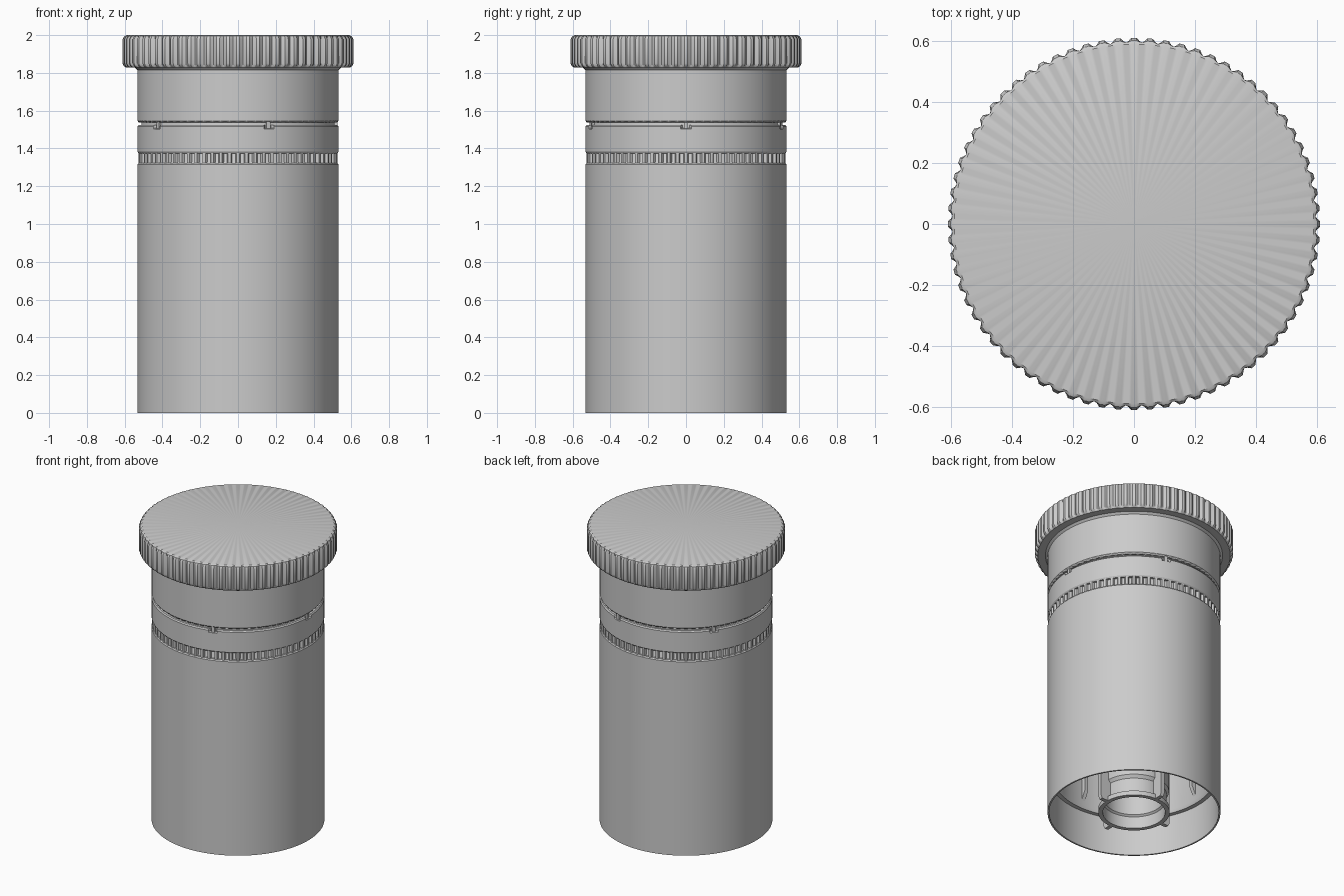
import bpy, bmesh, math
from math import sin, cos, pi, tau

if "Cube" in bpy.data.objects:
    bpy.data.objects.remove(bpy.data.objects["Cube"])


def finish(name, bm):
    bmesh.ops.remove_doubles(bm, verts=bm.verts, dist=1e-5)
    bmesh.ops.recalc_face_normals(bm, faces=bm.faces)
    mesh = bpy.data.meshes.new(name)
    bm.to_mesh(mesh)
    bm.free()
    ob = bpy.data.objects.new(name, mesh)
    bpy.context.collection.objects.link(ob)
    bpy.ops.object.select_all(action='DESELECT')
    ob.select_set(True)
    bpy.context.view_layer.objects.active = ob
    bpy.ops.object.shade_smooth_by_angle(angle=math.radians(30))
    return ob


def lathe(name, profile, n=144, cut=lambda i: 0, closed=True):
    """Spin (radius, z[, cut depth]) points; cut(i) says how deep step i is cut."""
    bm = bmesh.new()
    rings = []
    for p in profile:
        r, z, d = (*p, 0)[:3]
        rings.append([bm.verts.new(((r - d * cut(i)) * cos(tau * i / n),
                                    (r - d * cut(i)) * sin(tau * i / n), z)) for i in range(n)])
    pairs = list(zip(rings, rings[1:]))
    if closed:
        pairs.append((rings[-1], rings[0]))
    for a, b in pairs:
        for i in range(n):
            j = (i + 1) % n
            bm.faces.new((a[i], a[j], b[j], b[i]))
    return finish(name, bm)


def radial_plates(name, outline, thick, count, start=0.0):
    """Flat plates with an (r, z) outline, repeated around the axis."""
    bm = bmesh.new()
    for k in range(count):
        a = start + tau * k / count
        sides = [[bm.verts.new((r * cos(a) - s * sin(a), r * sin(a) + s * cos(a), z))
                  for r, z in outline] for s in (-thick / 2, thick / 2)]
        m = len(outline)
        bm.faces.new(sides[0])
        bm.faces.new(sides[1])
        for i in range(m):
            j = (i + 1) % m
            bm.faces.new((sides[0][i], sides[0][j], sides[1][j], sides[1][i]))
    return finish(name, bm)


TEETH = 72
ridge = lambda i: (0, 0, 0, 0.6, 1, 0.6)[(i + 1) % 6]
square = lambda i: (0, 0, 0, 1, 1, 1)[(i + 1) % 6]
N = TEETH * 6
# one narrow notch at each of the five bridges
notch = lambda i: 1 if min(i % 72, 72 - i % 72) <= 2 else 0

# Cap lid with knurled rim, continuing down as the upper collar
lathe("knurled_lid", [
    (0, 2.0), (0.59, 2.0), (0.602, 1.994, 0.006), (0.611, 1.978, 0.016),
    (0.611, 1.85, 0.016), (0.604, 1.836, 0.01), (0.592, 1.828),
    (0.545, 1.828), (0.532, 1.815), (0.50, 1.815), (0.50, 1.94), (0, 1.94)],
    N, ridge, closed=False)
lathe("upper_collar", [
    (0.532, 1.82), (0.532, 1.546), (0.526, 1.537, 0.008), (0.50, 1.537), (0.50, 1.82)],
    N, square)

# Tear band with notches beside the bridges
lathe("tear_band", [
    (0.526, 1.525, 0.012), (0.532, 1.517, 0.018), (0.532, 1.507, 0.018), (0.532, 1.503),
    (0.532, 1.383), (0.526, 1.374), (0.50, 1.374), (0.50, 1.525)],
    360, notch)
radial_plates("bridge", [(0.505, 1.50), (0.526, 1.50), (0.526, 1.545), (0.505, 1.545)],
              0.022, 5)

# Toothed groove below the band
lathe("toothed_groove", [
    (0.528, 1.376, 0.018), (0.528, 1.322, 0.018), (0.50, 1.322), (0.50, 1.376)],
    N, square)

# Thin outer sleeve and the liner inside it
lathe("outer_sleeve", [
    (0.532, 0), (0.532, 1.316), (0.526, 1.324), (0.515, 1.324), (0.522, 1.30), (0.522, 0)])
lathe("inner_liner", [
    (0.523, 0.25), (0.523, 1.31), (0.512, 1.33), (0.512, 1.82), (0.485, 1.82),
    (0.485, 0.27), (0.495, 0.25)])
radial_plates("liner_rib", [(0.49, 0.29), (0.49, 1.2), (0.455, 1.2), (0.455, 0.36)],
              0.025, 8)

# Central pouring tube with end ring, fins and supporting web
lathe("pouring_tube", [
    (0.192, 0), (0.22, 0), (0.22, 0.03), (0.20, 0.035), (0.20, 0.13), (0.215, 0.15),
    (0.215, 1.27), (0.486, 1.27), (0.486, 1.31), (0.18, 1.31), (0.18, 0.09), (0.192, 0.08)])
radial_plates("tube_fin", [(0.198, 0.0), (0.265, 0.0), (0.275, 0.02), (0.275, 1.27),
                           (0.198, 1.27)], 0.025, 4)
